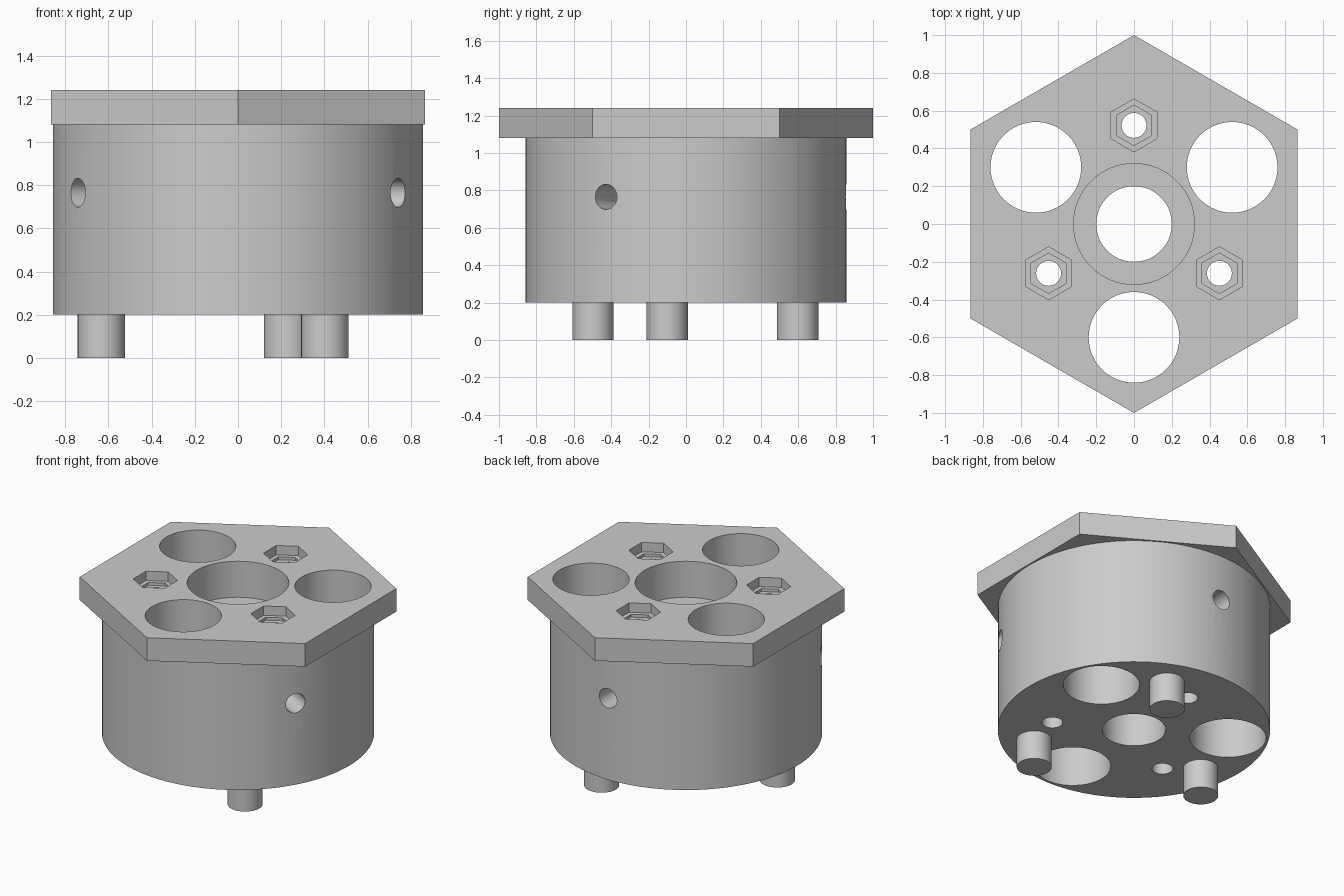
import bpy
from math import radians, cos, sin
from mathutils import Vector

cube = bpy.data.objects.get("Cube")
if cube:
    bpy.data.objects.remove(cube, do_unlink=True)

grey = bpy.data.materials.new("light_grey")
grey.use_nodes = True
grey.diffuse_color = (0.6, 0.6, 0.6, 1)
grey.node_tree.nodes["Principled BSDF"].inputs["Base Color"].default_value = (0.6, 0.6, 0.6, 1)


def polar(radius, degrees, z=0.0):
    a = radians(degrees)
    return Vector((radius * cos(a), radius * sin(a), z))


def prism(name, start, end, radius, sides=64):
    """Closed prism running from start to end; six-sided ones point along y."""
    axis = end - start
    bpy.ops.mesh.primitive_cylinder_add(
        vertices=sides, radius=radius, depth=axis.length,
        location=(start + end) / 2,
        rotation=axis.to_track_quat("Z", "Y").to_euler())
    obj = bpy.context.object
    obj.name = name
    obj.data.materials.append(grey)
    return obj


def upright(name, centre, z0, z1, radius, sides=64):
    return prism(name, Vector((centre.x, centre.y, z0)),
                 Vector((centre.x, centre.y, z1)), radius, sides)


def combine(target, tool, operation):
    tool.hide_render = True
    mod = target.modifiers.new("cut", "BOOLEAN")
    mod.operation = operation
    mod.solver = "EXACT"
    mod.object = tool
    bpy.context.view_layer.objects.active = target
    bpy.ops.object.modifier_apply(modifier=mod.name)
    bpy.data.objects.remove(tool, do_unlink=True)


def smooth(obj):
    bpy.ops.object.select_all(action="DESELECT")
    obj.select_set(True)
    bpy.context.view_layer.objects.active = obj
    bpy.ops.object.shade_smooth_by_angle(angle=radians(30))


BASE, LEDGE, TOP, OVER = 0.2, 1.08, 1.24, 1.4
origin = Vector((0, 0, 0))

# Round drum with a hexagonal top flange
housing = upright("housing", origin, BASE, LEDGE + 0.05, 0.857, 96)
combine(housing, upright("flange", origin, LEDGE, TOP, 1.0, 6), "UNION")

# Central bore with a wider counterbore
cutters = [upright("bore", origin, 0, OVER, 0.2),
           upright("counterbore", origin, TOP - 0.25, OVER, 0.32)]

for turn in (0, 120, 240):
    # Large through holes
    cutters.append(upright("large_hole", polar(0.6, 30 + turn), 0, OVER, 0.24))
    # Screw holes with stepped hexagonal nut pockets
    spot = polar(0.522, 90 + turn)
    cutters.append(upright("screw_hole", spot, 0, OVER, 0.066, 32))
    cutters.append(upright("nut_pocket", spot, TOP - 0.065, OVER, 0.14, 6))
    cutters.append(upright("nut_step", spot, TOP - 0.085, OVER, 0.107, 6))
    # Side holes leading in to the screw holes
    cutters.append(prism("side_hole", polar(0.522, 90 + turn, 0.765),
                         polar(1.0, 90 + turn, 0.765), 0.067, 32))

for cutter in cutters:
    combine(housing, cutter, "DIFFERENCE")
smooth(housing)

# Locating pins under the drum
for i in range(3):
    pin = upright(f"locating_pin_{i + 1}", polar(0.64, 69 + 120 * i), 0, BASE + 0.02, 0.11, 48)
    smooth(pin)
